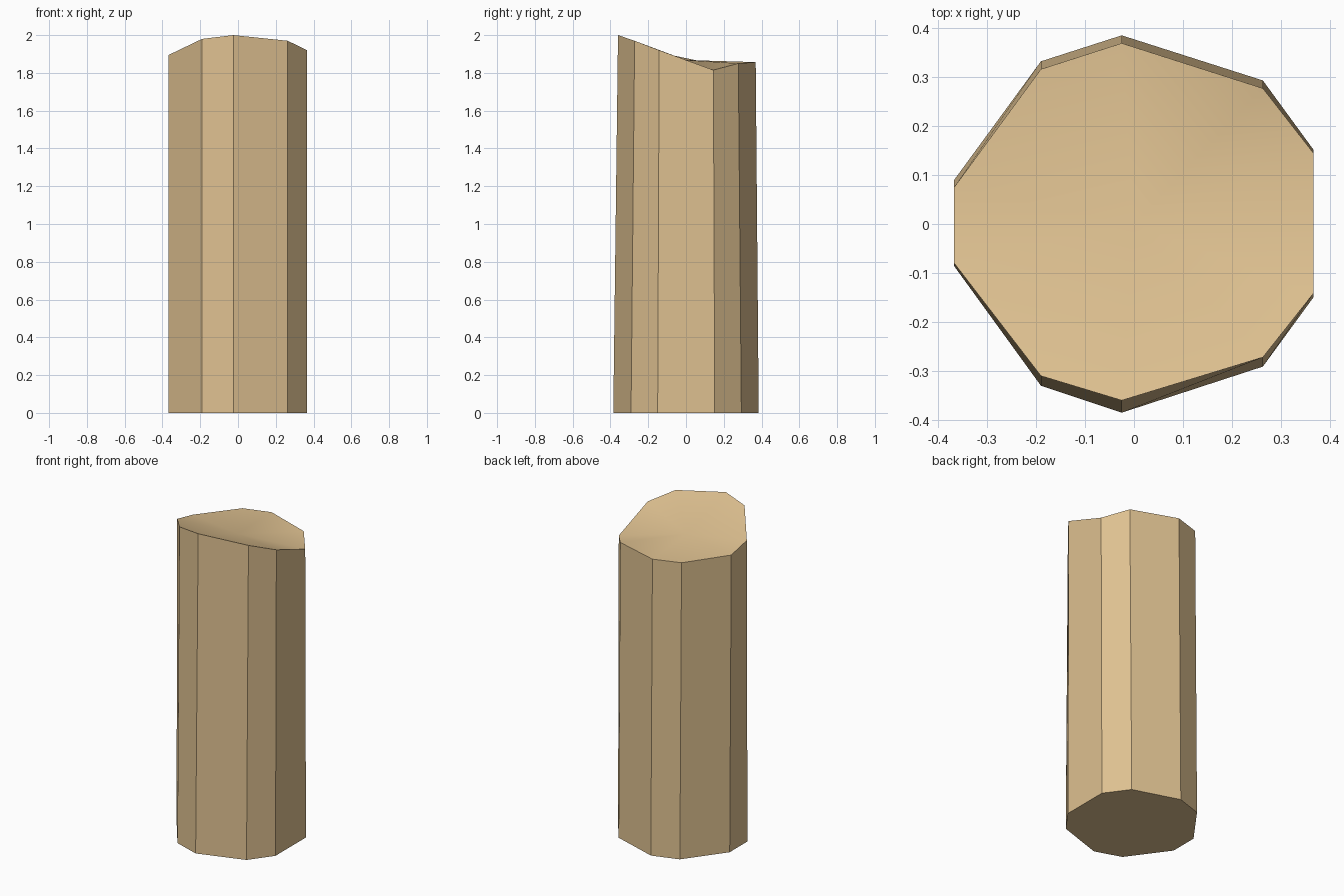
import bpy, bmesh

if "Cube" in bpy.data.objects:
    bpy.data.objects.remove(bpy.data.objects["Cube"])

wood = bpy.data.materials.new("tan wood")
wood.diffuse_color = (0.73, 0.53, 0.28, 1.0)
wood.use_nodes = True
wood.node_tree.nodes["Principled BSDF"].inputs["Base Color"].default_value = wood.diffuse_color

# Ten-sided outline: x, foot y, top y, top z
rim = [
    (-0.367, -0.086, -0.08, 1.895), (-0.19, -0.33, -0.31, 1.98),
    (-0.025, -0.385, -0.36, 2.0), (0.263, -0.291, -0.272, 1.97),
    (0.366, -0.15, -0.142, 1.92), (0.366, 0.152, 0.145, 1.815),
    (0.263, 0.293, 0.277, 1.85), (-0.025, 0.385, 0.369, 1.857),
    (-0.19, 0.332, 0.316, 1.858), (-0.367, 0.09, 0.075, 1.862),
]

bm = bmesh.new()
foot = [bm.verts.new((x, yb, 0)) for x, yb, yt, z in rim]
top = [bm.verts.new((x, yt, z)) for x, yb, yt, z in rim]
centre = bm.verts.new((0, 0, 1.868))
n = len(rim)

# Flat foot, flat sides, softly folded sloping top
bm.faces.new(foot[::-1])
for i in range(n):
    j = (i + 1) % n
    bm.faces.new((foot[i], foot[j], top[j], top[i]))
    bm.faces.new((top[i], top[j], centre)).smooth = True
bm.normal_update()

# Keep the rim and side edges crisp
for e in bm.edges:
    e.smooth = centre in e.verts

mesh = bpy.data.meshes.new("wooden_post")
bm.to_mesh(mesh)
bm.free()
mesh.materials.append(wood)
post = bpy.data.objects.new("wooden_post", mesh)
bpy.context.collection.objects.link(post)
